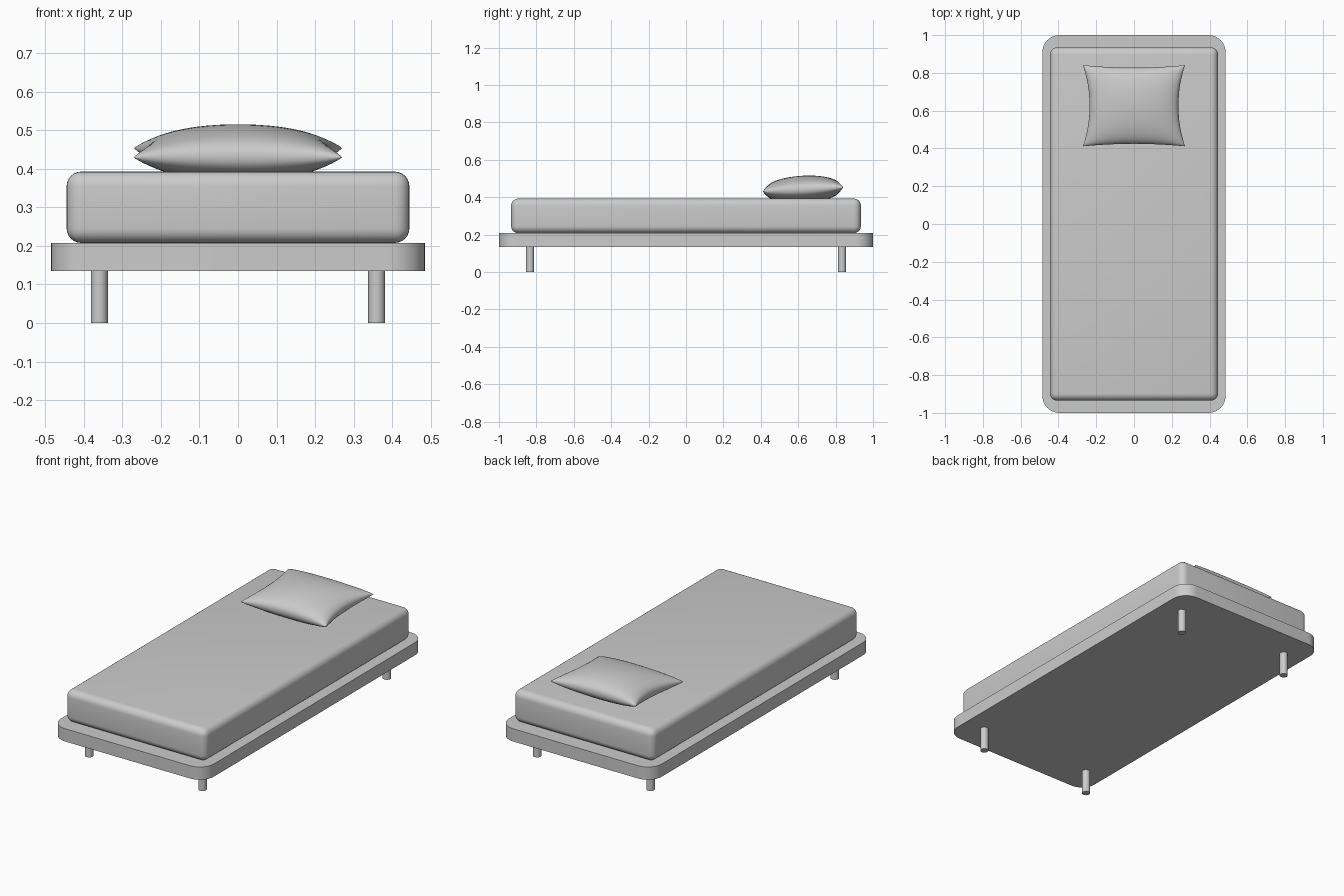
import bpy, bmesh, math
from mathutils import Matrix

if "Cube" in bpy.data.objects:
    bpy.data.objects.remove(bpy.data.objects["Cube"])


def add_object(name, bm, angle=40):
    bmesh.ops.recalc_face_normals(bm, faces=bm.faces)
    mesh = bpy.data.meshes.new(name)
    bm.to_mesh(mesh)
    bm.free()
    obj = bpy.data.objects.new(name, mesh)
    bpy.context.collection.objects.link(obj)
    bpy.ops.object.select_all(action='DESELECT')
    obj.select_set(True)
    bpy.context.view_layer.objects.active = obj
    bpy.ops.object.shade_smooth_by_angle(angle=math.radians(angle))
    return obj


def rounded_box(name, sx, sy, z0, z1, radius, segments, vertical_only=False):
    bm = bmesh.new()
    bmesh.ops.create_cube(bm, size=1, matrix=Matrix.Translation((0, 0, (z0 + z1) / 2))
                          @ Matrix.Diagonal((sx, sy, z1 - z0, 1)))
    edges = [e for e in bm.edges if not vertical_only
             or abs(e.verts[0].co.z - e.verts[1].co.z) > 0.01]
    bmesh.ops.bevel(bm, geom=edges, offset=radius, segments=segments,
                    profile=0.5, affect='EDGES')
    return add_object(name, bm)


# Bed base: flat slab with rounded plan corners
rounded_box("bed_base", 0.97, 2.0, 0.135, 0.208, 0.09, 12, vertical_only=True)

# Mattress: soft edges all round
rounded_box("mattress", 0.89, 1.87, 0.208, 0.393, 0.038, 6)

# Four round legs
for sx, side in ((-1, "left"), (1, "right")):
    for sy, end in ((-1, "front"), (1, "back")):
        bm = bmesh.new()
        bmesh.ops.create_cone(bm, cap_ends=True, segments=24, radius1=0.022,
                              radius2=0.022, depth=0.135,
                              matrix=Matrix.Translation((sx * 0.36, sy * 0.834, 0.0675)))
        add_object(f"{end}_{side}_leg", bm)

# Pillow: two puffed sheets joined at a seam, sides pinched in, slightly tilted
N = 28
bm = bmesh.new()
for sign in (1, -1):
    grid = []
    for j in range(N + 1):
        v = math.sin(math.pi / 2 * (2 * j / N - 1))
        row = []
        for i in range(N + 1):
            u = math.sin(math.pi / 2 * (2 * i / N - 1))
            x = u * (0.235 + 0.035 * v * v)
            y = v * (0.202 + 0.013 * u * u)
            puff = max(0, (1 - u * u) * (1 - v * v)) ** 0.42
            row.append(bm.verts.new((x, y, sign * 0.073 * puff)))
        grid.append(row)
    for j in range(N):
        for i in range(N):
            bm.faces.new((grid[j][i], grid[j][i + 1], grid[j + 1][i + 1], grid[j + 1][i]))
bmesh.ops.remove_doubles(bm, verts=bm.verts, dist=0.00005)
pillow = add_object("pillow", bm, 80)
pillow.location = (0, 0.626, 0.442)
pillow.rotation_euler.x = math.radians(3.2)
